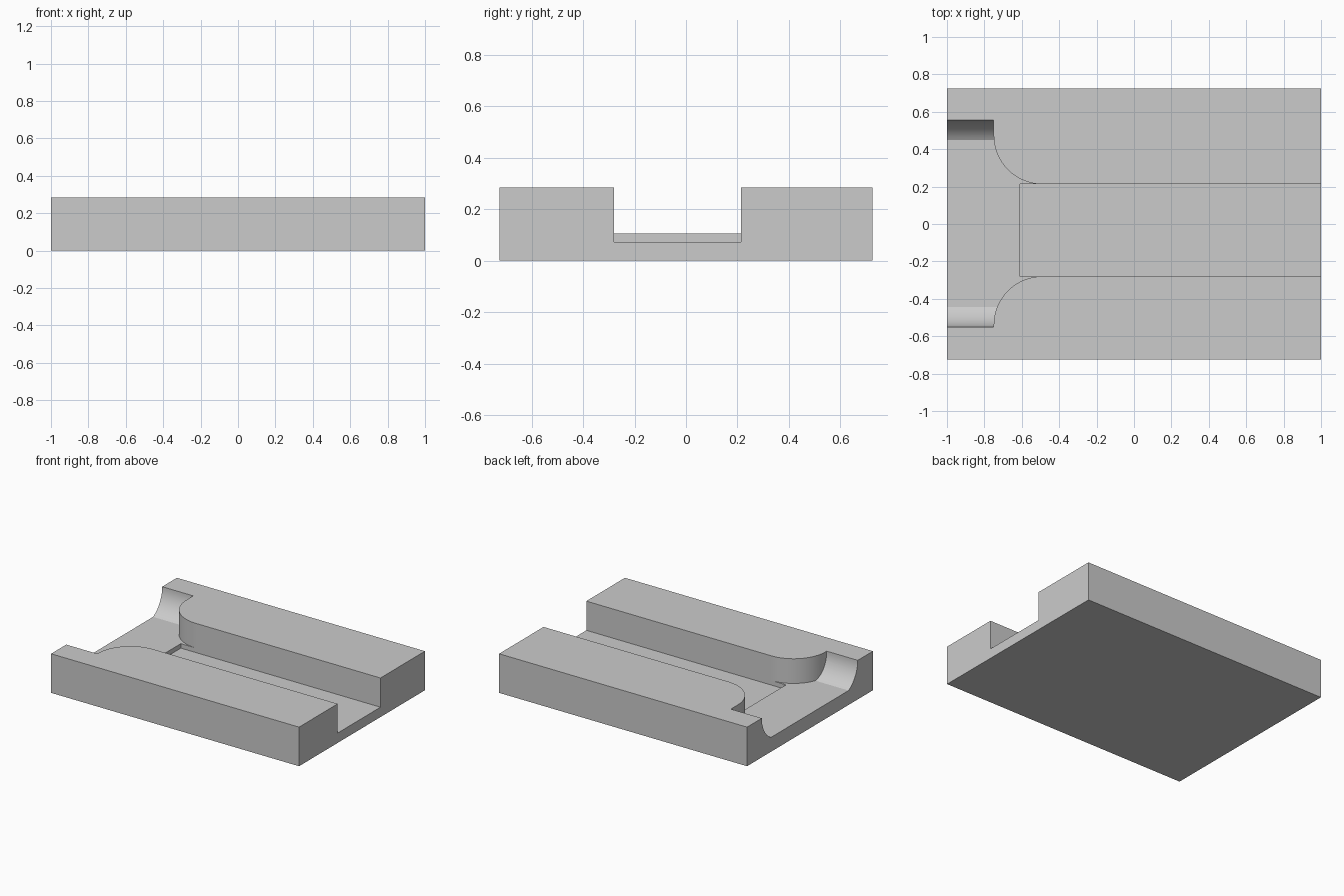
import bpy
from math import sin, cos, pi, radians

default = bpy.data.objects.get("Cube")
if default:
    bpy.data.objects.remove(default)

grey = bpy.data.materials.new("light grey")
grey.use_nodes = True
colour = (0.6, 0.6, 0.6, 1)
grey.diffuse_color = colour
grey.node_tree.nodes["Principled BSDF"].inputs["Base Color"].default_value = colour

HEIGHT, FLOOR, SLOT_FLOOR = 0.285, 0.105, 0.072
SLOT_LOW, SLOT_HIGH = -0.28, 0.213
TOP = HEIGHT + 0.1


def prism(name, section, place, low, high):
    """Extrude a closed 2D section; place(u, v, w) gives the 3D point."""
    n = len(section)
    verts = [place(u, v, w) for w in (low, high) for u, v in section]
    faces = [list(range(n))[::-1], list(range(n, 2 * n))]
    faces += [(i, (i + 1) % n, n + (i + 1) % n, n + i) for i in range(n)]
    mesh = bpy.data.meshes.new(name)
    mesh.from_pydata(verts, [], faces)
    mesh.materials.append(grey)
    obj = bpy.data.objects.new(name, mesh)
    bpy.context.collection.objects.link(obj)
    # Consistent outward normals for the booleans
    bpy.context.view_layer.objects.active = obj
    bpy.ops.object.select_all(action="DESELECT")
    obj.select_set(True)
    bpy.ops.object.mode_set(mode="EDIT")
    bpy.ops.mesh.select_all(action="SELECT")
    bpy.ops.mesh.normals_make_consistent(inside=False)
    bpy.ops.object.mode_set(mode="OBJECT")
    return obj


def combine(target, tool, operation):
    mod = target.modifiers.new(operation.title(), "BOOLEAN")
    mod.operation = operation
    mod.solver = "EXACT"
    mod.object = tool
    bpy.context.view_layer.objects.active = target
    bpy.ops.object.modifier_apply(modifier=mod.name)
    bpy.data.objects.remove(tool)


def along_z(u, v, w):
    return (u, v, w)


def along_x(u, v, w):
    return (w, u, v)


def rect(x0, x1, y0, y1):
    return [(x0, y0), (x1, y0), (x1, y1), (x0, y1)]


def arc(cx, cy, r, start, end, steps):
    angles = [start + (end - start) * i / steps for i in range(steps + 1)]
    return [(cx + r * cos(a), cy + r * sin(a)) for a in angles]


# Solid base block
block = prism("grooved_block", rect(-1, 1, -0.725, 0.725), along_z, 0, HEIGHT)

# Wide end pocket, flaring out from the slot around two rounded corners
R = 0.26
BEND = -0.75 + R
plan = [(-1.1, -0.65), (-0.75, -0.65)]
plan += arc(BEND, SLOT_LOW - R, R, pi, pi / 2, 24)
plan += arc(BEND, SLOT_HIGH + R, R, -pi / 2, -pi, 24)
plan += [(-0.75, 0.65), (-1.1, 0.65)]
pocket = prism("pocket_cutter", plan, along_z, 0.02, TOP)

# Pocket cross-section: flat floor with coved sides
COVE = 0.207
sweep = radians(60.5)
cove_section = [(-0.55, TOP)]
cove_section += arc(-0.55 + COVE, HEIGHT, COVE, pi, pi + sweep, 14)
cove_section += arc(0.555 - COVE, HEIGHT, COVE, -sweep, 0, 14)
cove_section += [(0.555, TOP)]
# Level the floor exactly
cove_section = [(y, max(z, FLOOR)) for y, z in cove_section]
coves = prism("cove_cutter", cove_section, along_x, -1.2, 0)
combine(pocket, coves, "INTERSECT")

# Slightly deeper straight slot running out of the other end
slot = prism("slot_cutter", rect(-0.61, 1.1, SLOT_LOW, SLOT_HIGH),
             along_z, SLOT_FLOOR, TOP)

combine(block, pocket, "DIFFERENCE")
combine(block, slot, "DIFFERENCE")

bpy.ops.object.select_all(action="DESELECT")
block.select_set(True)
bpy.context.view_layer.objects.active = block
bpy.ops.object.shade_smooth_by_angle(angle=radians(28))
